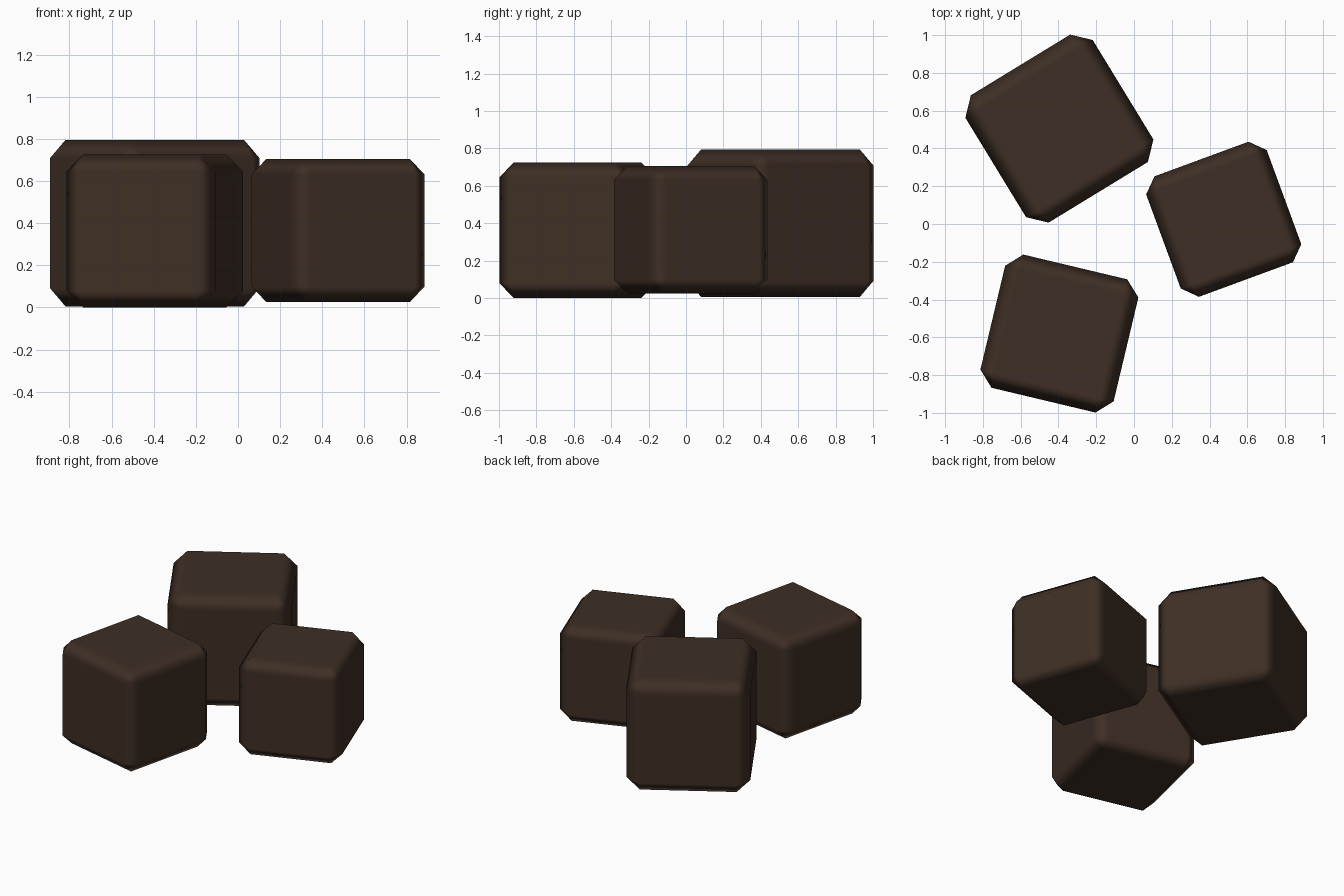
import bpy
from math import radians

# Remove the default cube
default = bpy.data.objects.get("Cube")
if default:
    bpy.data.objects.remove(default, do_unlink=True)

# Single dark brown material
COLOUR = (0.048, 0.028, 0.018, 1.0)
brown = bpy.data.materials.new("dark_brown")
brown.use_nodes = True
brown.diffuse_color = COLOUR
shader = brown.node_tree.nodes["Principled BSDF"]
shader.inputs["Base Color"].default_value = COLOUR
shader.inputs["Roughness"].default_value = 0.9


def chunk(name, x, y, bottom, size, turn):
    """A cube with chamfered, softly shaded edges."""
    bpy.ops.mesh.primitive_cube_add(
        size=size, location=(x, y, bottom + size / 2),
        rotation=(0, 0, radians(turn)))
    obj = bpy.context.object
    obj.name = obj.data.name = name
    obj.data.materials.append(brown)
    bpy.ops.object.shade_smooth()
    bevel = obj.modifiers.new("chamfer", 'BEVEL')
    bevel.width = size * 0.11
    bevel.segments = 1
    bevel.limit_method = 'NONE'
    bevel.harden_normals = True
    return obj


# Three loose blocks lying on the ground
chunk("large_back_block", -0.395, 0.505, 0.005, 0.79, 31.4)
chunk("medium_front_block", -0.395, -0.58, 0.0, 0.725, -13.4)
chunk("small_side_block", 0.475, 0.025, 0.025, 0.68, 20.2)
